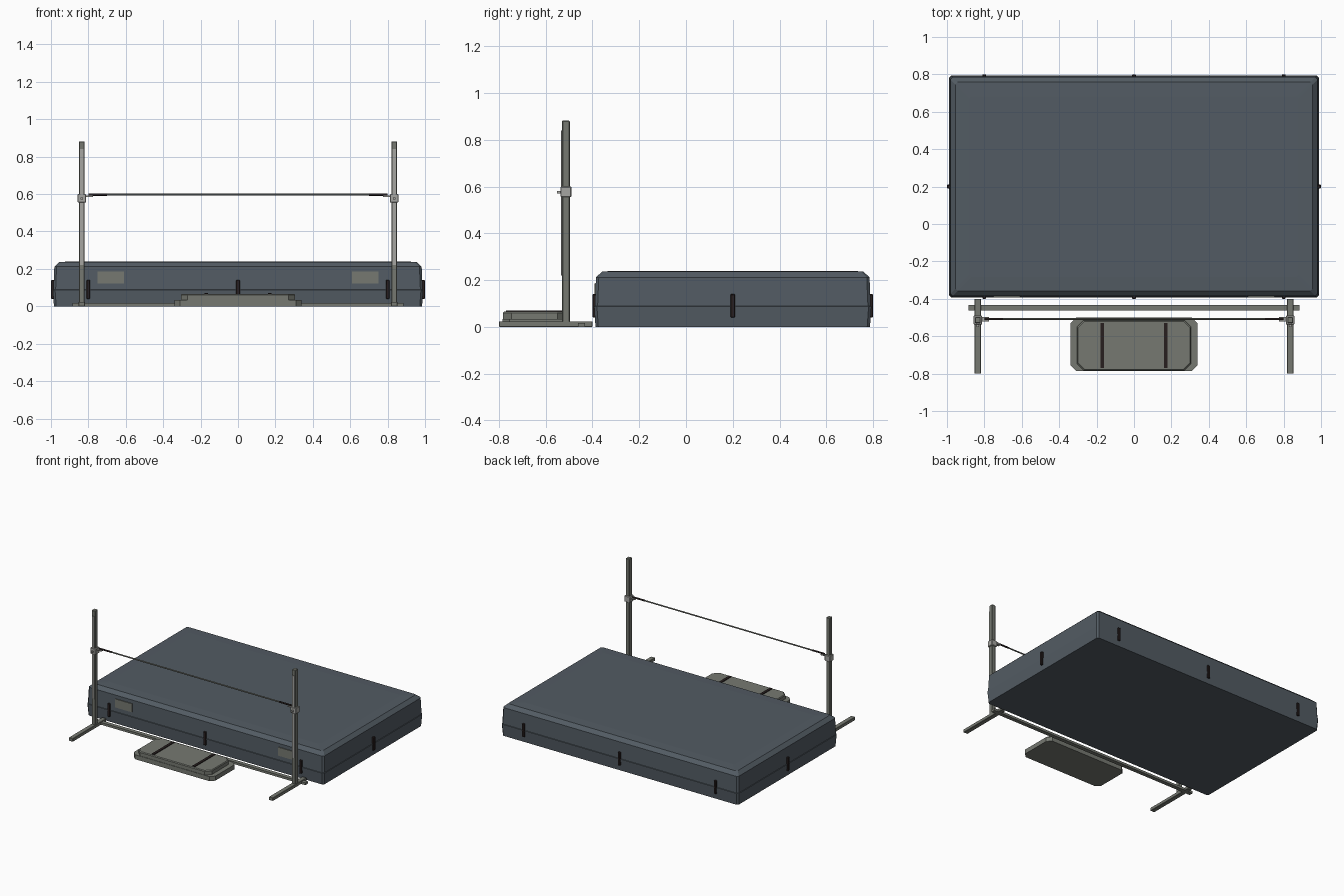
import bpy, bmesh
from mathutils import Vector

if "Cube" in bpy.data.objects:
    bpy.data.objects.remove(bpy.data.objects["Cube"], do_unlink=True)


def material(name, rgb):
    m = bpy.data.materials.new(name)
    m.use_nodes = True
    m.diffuse_color = (*rgb, 1)
    m.node_tree.nodes["Principled BSDF"].inputs["Base Color"].default_value = (*rgb, 1)
    return m


SLATE = material("slate vinyl", (0.085, 0.105, 0.125))
GREY = material("warm grey", (0.18, 0.19, 0.165))
PALE = material("pale metal", (0.38, 0.38, 0.36))
STRAP = material("dark strap", (0.02, 0.013, 0.013))


def finish(bm, name, mat):
    bmesh.ops.recalc_face_normals(bm, faces=bm.faces[:])
    mesh = bpy.data.meshes.new(name)
    bm.to_mesh(mesh)
    bm.free()
    mesh.materials.append(mat)
    ob = bpy.data.objects.new(name, mesh)
    bpy.context.collection.objects.link(ob)
    return ob


def box(name, x, y, z, mat, bevel=0):
    """Box given by its (low, high) extent on each axis."""
    bm = bmesh.new()
    bmesh.ops.create_cube(bm, size=1)
    spans = (x, y, z)
    for v in bm.verts:
        v.co = Vector([(a + b) / 2 + c * (b - a) for c, (a, b) in zip(v.co, spans)])
    if bevel:
        bmesh.ops.bevel(bm, geom=bm.edges[:], offset=bevel, segments=1, affect='EDGES')
    return finish(bm, name, mat)


def rod(name, x, y, z, radius, mat, sides=10):
    """Round rod along x."""
    bm = bmesh.new()
    bmesh.ops.create_cone(bm, cap_ends=True, segments=sides, radius1=radius,
                          radius2=radius, depth=x[1] - x[0])
    for v in bm.verts:
        v.co = Vector((v.co.z + sum(x) / 2, v.co.x + y, v.co.y + z))
    ob = finish(bm, name, mat)
    for p in ob.data.polygons:
        p.use_smooth = len(p.vertices) == 4
    return ob


def slab(name, x, y, levels, corner, mat):
    """Stack of corner-cut rectangles; levels are (height, inset)."""
    bm = bmesh.new()
    rings = []
    for z, inset in levels:
        x0, x1, y0, y1 = x[0] + inset, x[1] - inset, y[0] + inset, y[1] - inset
        c = corner
        outline = [(x0 + c, y0), (x1 - c, y0), (x1, y0 + c), (x1, y1 - c),
                   (x1 - c, y1), (x0 + c, y1), (x0, y1 - c), (x0, y0 + c)]
        rings.append([bm.verts.new((px, py, z)) for px, py in outline])
    for low, high in zip(rings, rings[1:]):
        for i in range(8):
            j = (i + 1) % 8
            bm.faces.new((low[i], low[j], high[j], high[i]))
    bm.faces.new(rings[0])
    bm.faces.new(rings[-1])
    return finish(bm, name, mat)


# Landing mat with a seam ridge, bevelled rim and slightly crowned top
slab("landing_mat", (-0.99, 0.99), (-0.393, 0.793),
     [(0, 0.006), (0.088, 0), (0.09, 0.003), (0.212, 0.008), (0.237, 0.035), (0.24, 0.11)],
     0.012, SLATE)

# Straps around the mat
for label, x in (("right", -0.8), ("middle", 0), ("left", 0.8)):
    for side, y in (("front", (-0.4, -0.38)), ("back", (0.78, 0.8))):
        box(f"mat_strap_{side}_{label}", (x - 0.01, x + 0.01), y, (0.04, 0.14), STRAP, 0.003)
for label, x in (("right", (-1, -0.98)), ("left", (0.98, 1))):
    box(f"mat_strap_{label}_side", x, (0.19, 0.21), (0.04, 0.14), STRAP, 0.003)

# Ground rail joining the two stands
box("ground_rail", (-0.885, 0.885), (-0.462, -0.432), (0, 0.017), GREY)

# Mirrored stands, clamps and mat patches
for label, s in (("right", -1), ("left", 1)):
    def span(a, b):
        return tuple(sorted((s * a, s * b)))

    box(f"{label}_patch", span(0.61, 0.75), (-0.392, -0.384), (0.122, 0.186), GREY)
    box(f"{label}_foot", span(0.818, 0.852), (-0.8, -0.4), (0, 0.024), GREY, 0.002)
    box(f"{label}_post", span(0.82, 0.85), (-0.53, -0.497), (0.02, 0.882), GREY, 0.003)
    box(f"{label}_height_scale", span(0.825, 0.845), (-0.535, -0.529), (0.22, 0.84), PALE)
    box(f"{label}_clamp", span(0.812, 0.858), (-0.537, -0.49), (0.555, 0.6), PALE, 0.003)
    box(f"{label}_clamp_peg", span(0.829, 0.841), (-0.552, -0.53), (0.57, 0.582), PALE)
    box(f"{label}_bar_rest", span(0.775, 0.815), (-0.52, -0.497), (0.585, 0.592), PALE)
    rod(f"{label}_bar_end", span(0.7, 0.8), -0.508, 0.597, 0.0062, STRAP)

# Crossbar
rod("crossbar", (-0.71, 0.71), -0.508, 0.597, 0.005, GREY)

# Stepped take-off board with two straps
slab("board_base", (-0.34, 0.34), (-0.785, -0.5), [(0, 0), (0.034, 0)], 0.03, GREY)
slab("board_top", (-0.305, 0.305), (-0.782, -0.515), [(0.034, 0), (0.06, 0), (0.066, 0.005)], 0.035, GREY)
for label, x in (("right", -0.17), ("left", 0.17)):
    box(f"board_strap_{label}", (x - 0.01, x + 0.01), (-0.77, -0.53), (0.064, 0.071), STRAP)
